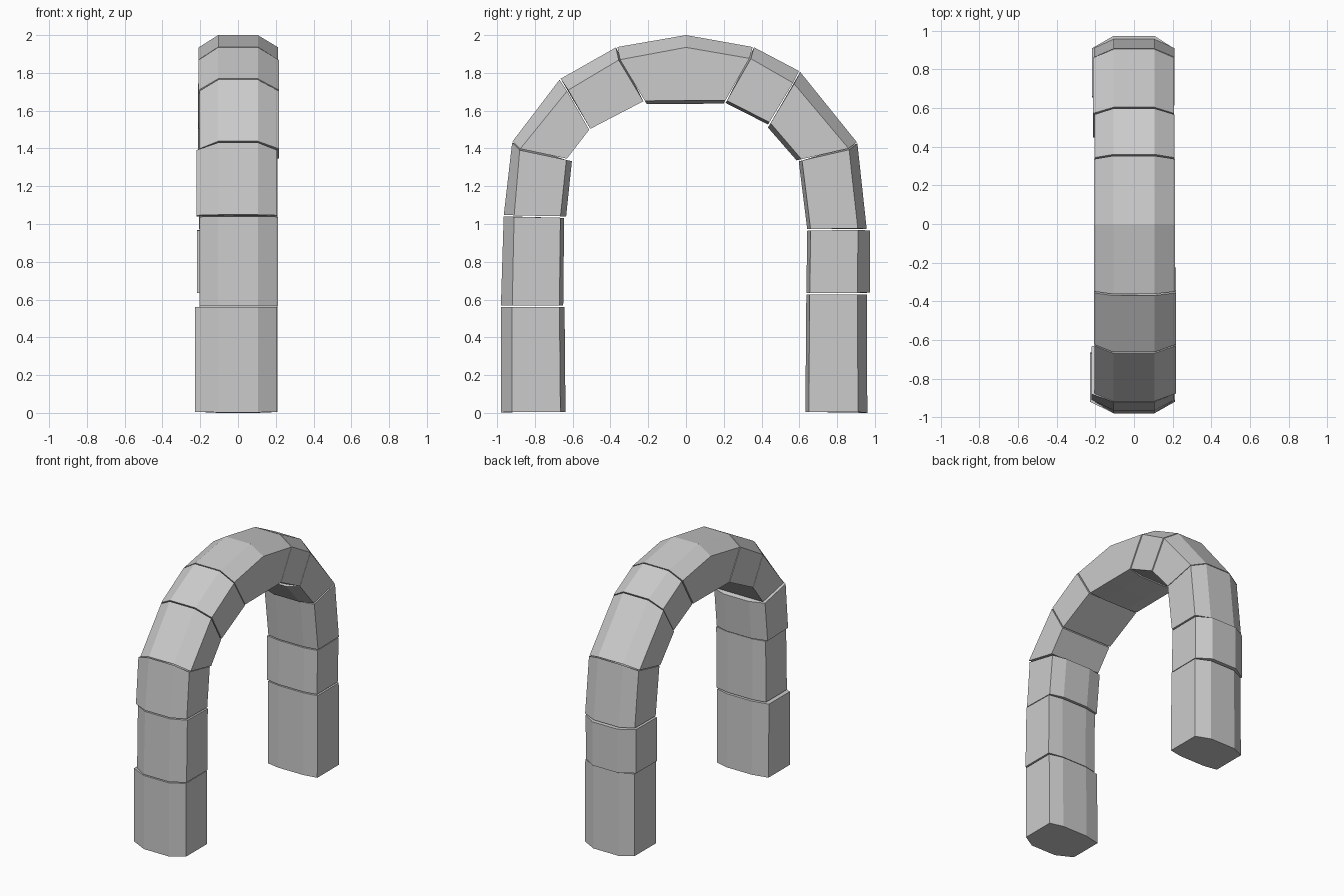
import bpy
import bmesh
from mathutils import Vector

if "Cube" in bpy.data.objects:
    bpy.data.objects.remove(bpy.data.objects["Cube"])

# Joints around the arch as (y, z): outer ridge, outer side edge, inner side edge
joints = [
    ((-.98, .003), (-.92, .005), (-.665, .005)),
    ((-.98, .565), (-.92, .565), (-.67, .565)),
    ((-.965, 1.045), (-.91, 1.042), (-.665, 1.037)),
    ((-.92, 1.435), (-.88, 1.395), (-.633, 1.343)),
    ((-.667, 1.767), (-.627, 1.707), (-.51, 1.502)),
    ((-.367, 1.937), (-.353, 1.87), (-.222, 1.652)),
    ((.357, 1.937), (.34, 1.877), (.213, 1.655)),
    ((.602, 1.808), (.57, 1.745), (.445, 1.537)),
    ((.907, 1.43), (.863, 1.397), (.614, 1.34)),
    ((.957, .97), (.91, .972), (.66, .97)),
    ((.957, .632), (.908, .632), (.655, .63)),
    ((.96, 0), (.91, .005), (.65, .005)),
]
crown_mid = ((0, 2), (0, 1.935), (0, 1.654))

# Per stone: left x, right x, inner face bulge, outer face shift
stones = [
    (-.227, .207, .027, 0), (-.203, .212, .02, 0), (-.22, .207, .03, 0),
    (-.205, .217, 0, 0), (-.208, .217, 0, 0), (-.208, .213, .019, 0),
    (-.205, .21, .014, 0), (-.213, .207, .027, 0), (-.207, .21, .018, 0),
    (-.217, .205, .018, .017), (-.205, .21, .018, 0),
]


def ring(section, x0, x1, bulge, shift):
    """Eight-sided section with bevelled outer and inner faces."""
    o, s, i = (Vector(p) for p in section)
    inward = (i - s).normalized()
    o = o - inward * shift
    c = i + inward * bulge
    profile = [(x0, s), (-.105, o), (.105, o), (x1, s),
               (x1, i), (.105, c), (-.105, c), (x0, i)]
    return [(x, p.x, p.y) for x, p in profile]


def mix(a, b, dist):
    """Pull joint a a little toward joint b to open the gap."""
    out = []
    for p, q in zip(a, b):
        p, q = Vector(p), Vector(q)
        out.append(tuple(p + (q - p).normalized() * dist))
    return out


def build_stone(name, sections, params):
    bm = bmesh.new()
    rings = [[bm.verts.new(v) for v in ring(s, *params)] for s in sections]
    for a, b in zip(rings, rings[1:]):
        for k in range(8):
            n = (k + 1) % 8
            bm.faces.new((a[k], a[n], b[n], b[k]))
    bm.faces.new(rings[0][::-1])
    bm.faces.new(rings[-1])
    bmesh.ops.recalc_face_normals(bm, faces=bm.faces)
    mesh = bpy.data.meshes.new(name)
    bm.to_mesh(mesh)
    bm.free()
    bpy.context.collection.objects.link(bpy.data.objects.new(name, mesh))


# Stones from the front foot over the crown to the back foot
last = len(stones) - 1
for n, params in enumerate(stones):
    a, b = joints[n], joints[n + 1]
    start = a if n == 0 else mix(a, b, .004)
    end = b if n == last else mix(b, a, .004)
    if n == 5:
        build_stone("keystone", [start, crown_mid, end], params)
    else:
        build_stone(f"arch_stone_{n + 1}", [start, end], params)
